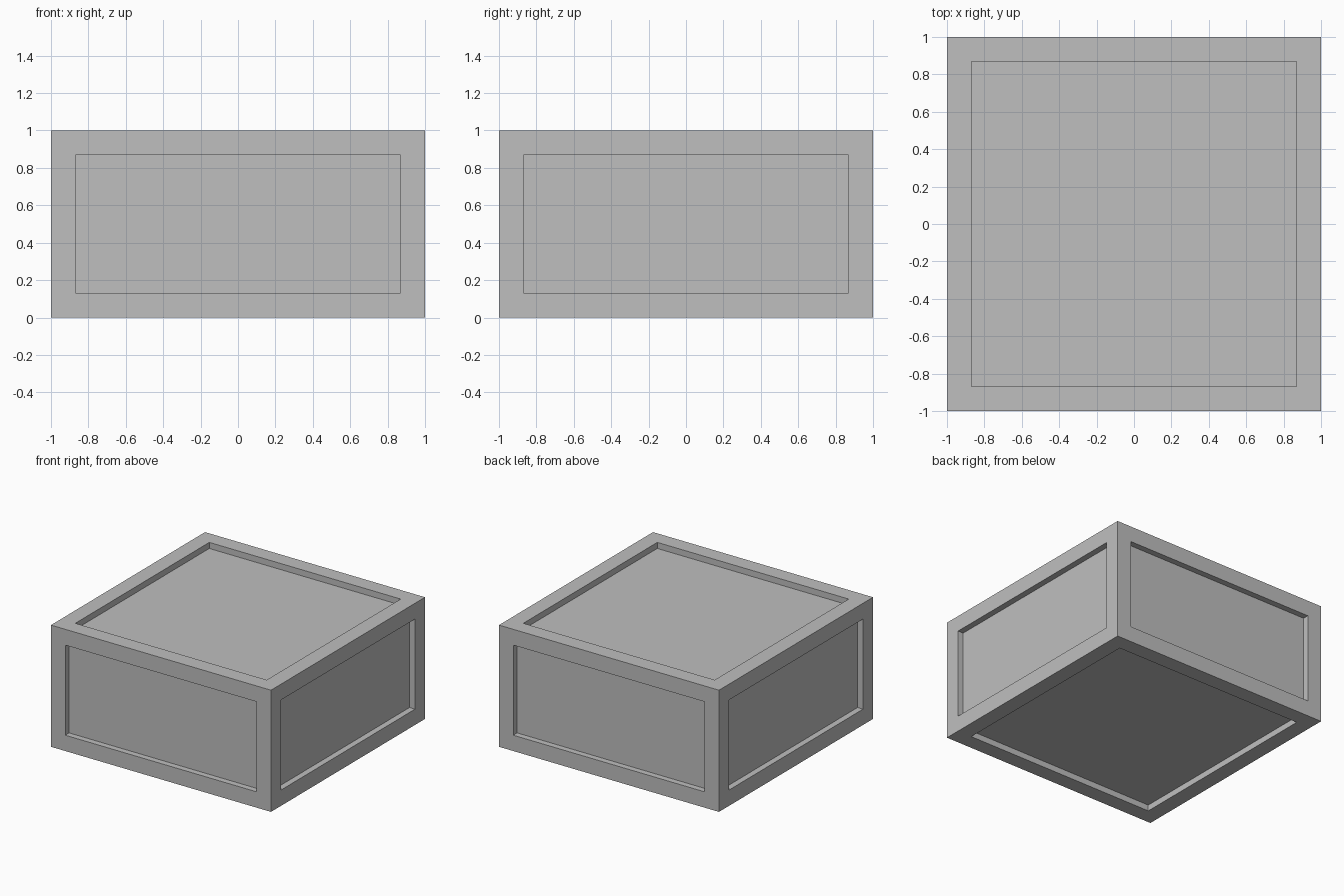
import bpy
import bmesh
from mathutils import Matrix

RIM = 0.13      # frame width around each panel
DEPTH = 0.05    # how far each panel is sunk

default_cube = bpy.data.objects.get("Cube")
if default_cube:
    bpy.data.objects.remove(default_cube, do_unlink=True)

# Single plain grey
grey = bpy.data.materials.new("plain_grey")
grey.use_nodes = True
colour = (0.52, 0.52, 0.52, 1.0)
grey.diffuse_color = colour
grey.node_tree.nodes["Principled BSDF"].inputs["Base Color"].default_value = colour

# Box block, twice as wide as it is tall, standing on the ground
bm = bmesh.new()
size = Matrix.Translation((0, 0, 0.5)) @ Matrix.Diagonal((2, 2, 1, 1))
bmesh.ops.create_cube(bm, size=1, matrix=size)

# Sunken panel on every side: flat border first, then straight walls inward
panels = list(bm.faces)
bmesh.ops.inset_individual(bm, faces=panels, thickness=RIM, use_even_offset=True)
bm.normal_update()
for panel in panels:
    inward = -panel.normal * DEPTH
    result = bmesh.ops.extrude_discrete_faces(bm, faces=[panel])
    bmesh.ops.translate(bm, verts=result["faces"][0].verts, vec=inward)
bmesh.ops.recalc_face_normals(bm, faces=bm.faces)

mesh = bpy.data.meshes.new("panelled_block")
bm.to_mesh(mesh)
bm.free()
mesh.materials.append(grey)
block = bpy.data.objects.new("panelled_block", mesh)
bpy.context.collection.objects.link(block)
